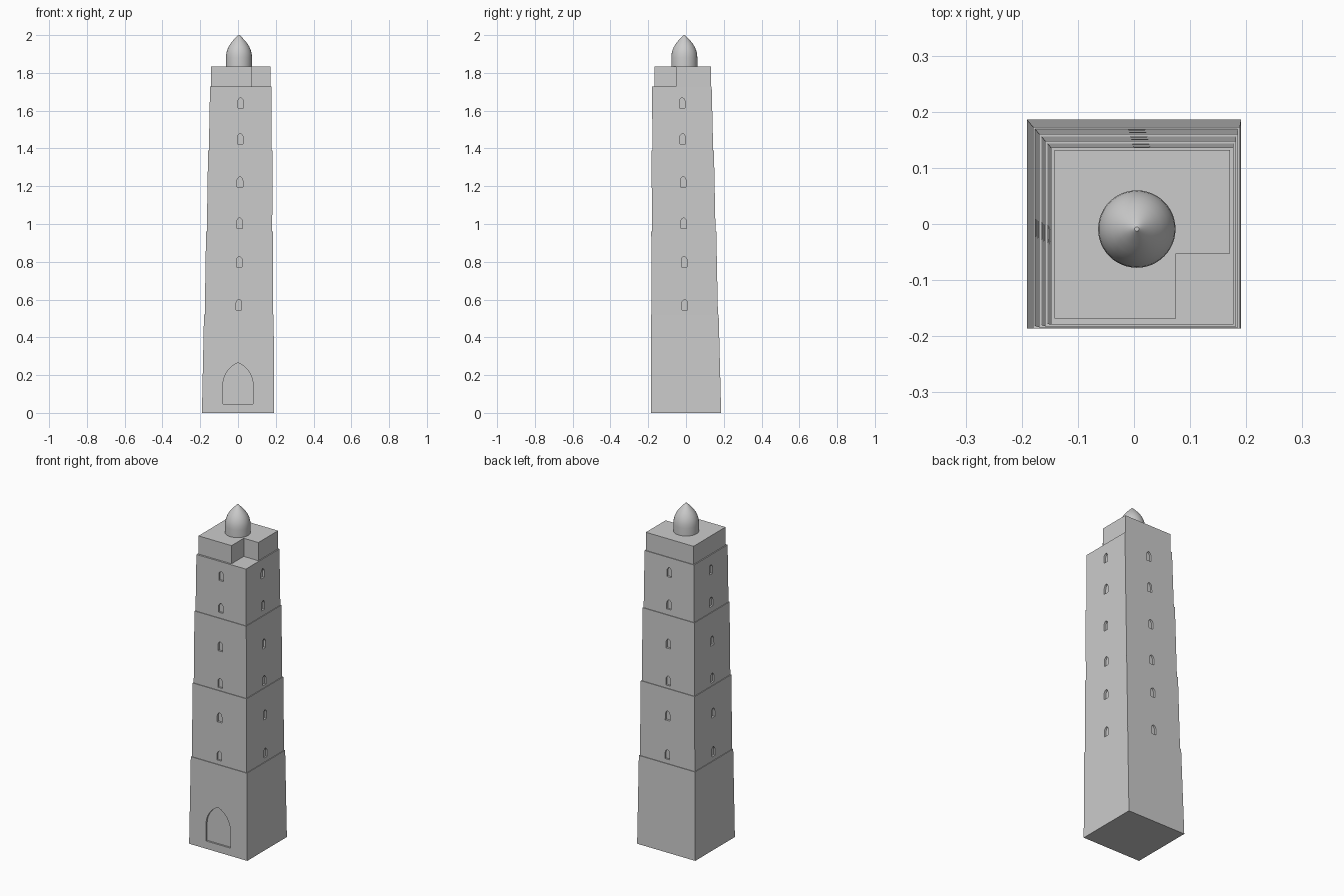
import bpy, bmesh, math
from mathutils import Vector

if "Cube" in bpy.data.objects:
    bpy.data.objects.remove(bpy.data.objects["Cube"])

TOP = 1.727
BASE_BOX = (-0.191, 0.191, -0.186, 0.186)      # x0, x1, y0, y1 at the ground
TOP_BOX = (-0.148, 0.177, -0.179, 0.136)       # same at the shaft top


def box_at(z, grow=0.0):
    x0, x1, y0, y1 = [a + (b - a) * z / TOP for a, b in zip(BASE_BOX, TOP_BOX)]
    return x0 - grow, x1 + grow, y0 - grow, y1 + grow


def finish(bm, name):
    bmesh.ops.recalc_face_normals(bm, faces=bm.faces)
    mesh = bpy.data.meshes.new(name)
    bm.to_mesh(mesh)
    bm.free()
    obj = bpy.data.objects.new(name, mesh)
    bpy.context.collection.objects.link(obj)
    return obj


def loft(bm, rings):
    """Closed solid through rings with equal point counts."""
    loops = [[bm.verts.new(p) for p in r] for r in rings]
    n = len(loops[0])
    for a, b in zip(loops, loops[1:]):
        for i in range(n):
            j = (i + 1) % n
            bm.faces.new((a[i], a[j], b[j], b[i]))
    bm.faces.new(loops[0][::-1])
    bm.faces.new(loops[-1])


def arch(w, spring, height, steps=8):
    """Pointed arch outline: half width, springing height, apex height."""
    a = height - spring
    r = (w * w + a * a) / (2 * w)
    end = math.asin(a / r)
    right = [(w - r + r * math.cos(end * i / steps),
              spring + r * math.sin(end * i / steps)) for i in range(steps)]
    return [(-w, 0), (w, 0)] + right + [(0, height)] + [(-x, z) for x, z in right[::-1]]


def opening(bm, outline, origin, normal, depth):
    u = Vector((-normal.y, normal.x, 0))
    loft(bm, [[origin + u * x + Vector((0, 0, z)) + normal * d for x, z in outline]
              for d in (-depth, 0.04)])


# Tapered shaft in four stages with thin ledges
levels = [0, 0.52, 0.96, 1.39, TOP]
rings = []
for lo, hi in zip(levels, levels[1:]):
    for z, grow in ((lo, 0 if lo == 0 else -0.002), (hi, 0 if hi == TOP else 0.002)):
        x0, x1, y0, y1 = box_at(z, grow)
        rings.append([(x0, y0, z), (x1, y0, z), (x1, y1, z), (x0, y1, z)])
bm = bmesh.new()
loft(bm, rings)
shaft = finish(bm, "tower_shaft")

# Recessed windows on all four sides and the front doorway
bm = bmesh.new()
window = arch(0.015, 0.034, 0.056)
for z in (0.545, 0.773, 0.977, 1.195, 1.423, 1.613):
    x0, x1, y0, y1 = box_at(z + 0.028)
    cx, cy = (x0 + x1) / 2, (y0 + y1) / 2
    for pos, nrm in (((cx, y0, z), (0, -1, 0)), ((cx, y1, z), (0, 1, 0)),
                     ((x0, cy, z), (-1, 0, 0)), ((x1, cy, z), (1, 0, 0))):
        opening(bm, window, Vector(pos), Vector(nrm), 0.012)
opening(bm, arch(0.08, 0.1, 0.22), Vector((0, box_at(0.15)[2], 0.046)),
        Vector((0, -1, 0)), 0.01)
cutter = finish(bm, "opening_cutters")
cutter.hide_render = True
cutter.hide_set(True)
mod = shaft.modifiers.new("openings", 'BOOLEAN')
mod.operation = 'DIFFERENCE'
mod.solver = 'EXACT'
mod.object = cutter

# Upper block with a notch at the front right corner
plan = [(-0.142, -0.168), (0.075, -0.168), (0.075, -0.053),
        (0.171, -0.053), (0.171, 0.132), (-0.142, 0.132)]
bm = bmesh.new()
loft(bm, [[(x, y, z) for x, y in plan] for z in (TOP, 1.835)])
finish(bm, "upper_block")

# Pointed dome
profile = [(0.069, 1.835), (0.069, 1.88), (0.0675, 1.9), (0.063, 1.919), (0.055, 1.938),
           (0.044, 1.956), (0.03, 1.973), (0.016, 1.988), (0.004, 2.0)]
bm = bmesh.new()
loft(bm, [[(0.005 + r * math.cos(t), -0.009 + r * math.sin(t), z)
           for t in (2 * math.pi * i / 48 for i in range(48))] for r, z in profile])
dome = finish(bm, "dome")
bpy.context.view_layer.objects.active = dome
dome.select_set(True)
bpy.ops.object.shade_smooth_by_angle(angle=math.radians(35))
